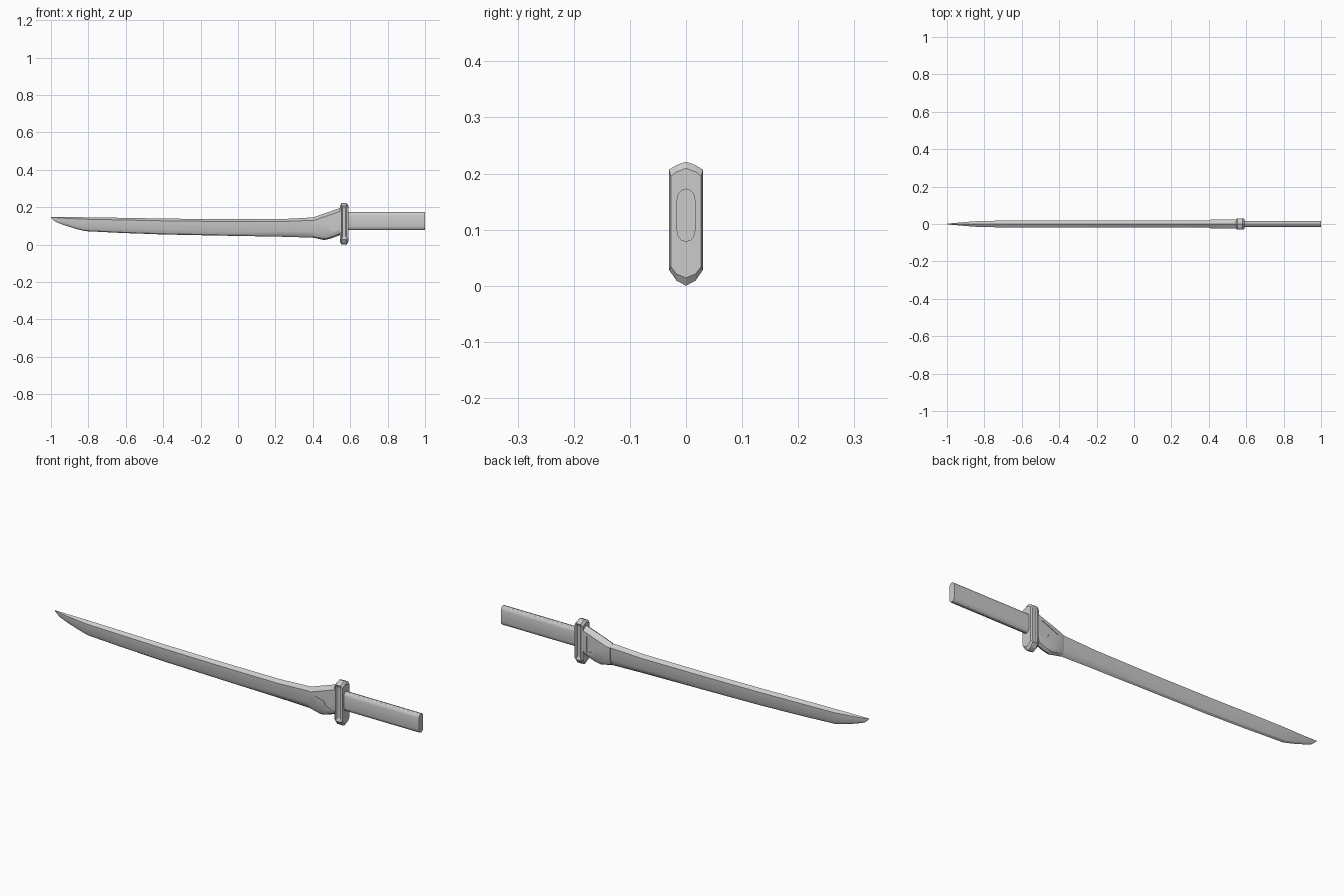
import bpy, bmesh, math

if "Cube" in bpy.data.objects:
    bpy.data.objects.remove(bpy.data.objects["Cube"])


def finish(name, bm, smooth=True):
    bmesh.ops.recalc_face_normals(bm, faces=bm.faces)
    me = bpy.data.meshes.new(name)
    bm.to_mesh(me)
    bm.free()
    ob = bpy.data.objects.new(name, me)
    bpy.context.collection.objects.link(ob)
    if smooth:
        bpy.ops.object.select_all(action='DESELECT')
        ob.select_set(True)
        bpy.context.view_layer.objects.active = ob
        bpy.ops.object.shade_smooth_by_angle(angle=math.radians(30))
    return ob


def loft(sections):
    """Skin a list of (x, [(y, z), ...]) rings and cap both ends."""
    bm = bmesh.new()
    rings = [[bm.verts.new((x, y, z)) for y, z in pts] for x, pts in sections]
    n = len(rings[0])
    for a, b in zip(rings, rings[1:]):
        for i in range(n):
            j = (i + 1) % n
            bm.faces.new((a[i], a[j], b[j], b[i]))
    bm.faces.new(rings[0])
    bm.faces.new(rings[-1])
    return bm


def mirrored(half):
    """Close a half outline (top to bottom, y >= 0) across y = 0."""
    return half + [(-y, z) for y, z in reversed(half) if y > 1e-6]


def blade_section(top, bottom, w):
    h = top - bottom
    return mirrored([(0, top), (w, top - 0.14 * h), (w * 0.92, bottom + 0.3 * h),
                     (w * 0.5, bottom + 0.08 * h), (0, bottom)])


# blade: x, spine height, edge height, half thickness
stations = [(-1, .148, .143, .001), (-.975, .1475, .121, .004), (-.93, .147, .104, .008),
            (-.87, .1465, .085, .013), (-.82, .146, .072, .017), (-.62, .143, .062, .018),
            (-.4, .139, .054, .018), (-.1, .136, .048, .018), (.23, .136, .042, .019),
            (.40, .145, .037, .019), (.44, .155, .035, .019)]
finish("blade", loft([(x, blade_section(t, b, w)) for x, t, b, w in stations]))


# flared collar between blade and guard
def collar_section(top, bottom, w):
    return mirrored([(0, top), (w, top - .018), (w, bottom + .028),
                     (w * .55, bottom + .007), (0, bottom)])


collar = finish("collar", loft([(x, collar_section(t, b, w)) for x, t, b, w in
                [(.40, .146, .036, .020), (.415, .150, .034, .024), (.46, .166, .024, .025),
                 (.49, .176, .030, .025), (.555, .199, .054, .025)]]))

# triangular recess on each side of the collar
for s in (-1, 1):
    tri = [(.435, .118), (.525, .155), (.525, .075), (.495, .085), (.485, .105)]
    bm = bmesh.new()
    lo = [bm.verts.new((x, s * .0225, z)) for x, z in tri]
    hi = [bm.verts.new((x, s * .04, z)) for x, z in tri]
    bm.faces.new(lo)
    bm.faces.new(hi)
    for i in range(len(tri)):
        j = (i + 1) % len(tri)
        bm.faces.new((lo[i], lo[j], hi[j], hi[i]))
    cutter = finish("recess_cutter", bm, False)
    cutter.hide_render = True
    cutter.hide_set(True)
    m = collar.modifiers.new("recess", 'BOOLEAN')
    m.operation = 'DIFFERENCE'
    m.solver = 'EXACT'
    m.object = cutter


# guard: long eight-sided plate with chamfered faces
def guard_section(inset):
    w = .030 - inset * .25
    return mirrored([(0, .221 - inset), (.017, .215 - inset), (w, .207 - inset),
                     (w, .028 + inset * .5), (.017, .009 + inset), (0, .002 + inset)])


bm = loft([(.545, guard_section(.012)), (.554, guard_section(0)),
           (.581, guard_section(0)), (.590, guard_section(.012))])
bm.normal_update()
sides = [f for f in bm.faces if f.calc_area() > .003 and abs(f.normal.y) > .98]
bmesh.ops.inset_individual(bm, faces=sides, thickness=.007, depth=0)
for v in {v for f in sides for v in f.verts}:
    v.co.y -= math.copysign(.006, v.co.y)
    v.co.z += .010 if v.co.z < .1 else -.008
for v in bm.verts:
    if v.co.z < .0021:
        v.co.z = 0
finish("guard", bm, False)

# grip: straight bar with rounded-ended section
cz, straight, r = .1255, .028, .0165
outline = []
for k in range(7):
    a = math.pi * k / 6
    outline.append((r * math.cos(a), cz + straight + .0195 * math.sin(a)))
for k in range(7):
    a = math.pi + math.pi * k / 6
    outline.append((r * math.cos(a), cz - straight + .0195 * math.sin(a)))
finish("grip", loft([(.58, outline), (1.0, outline)]))
